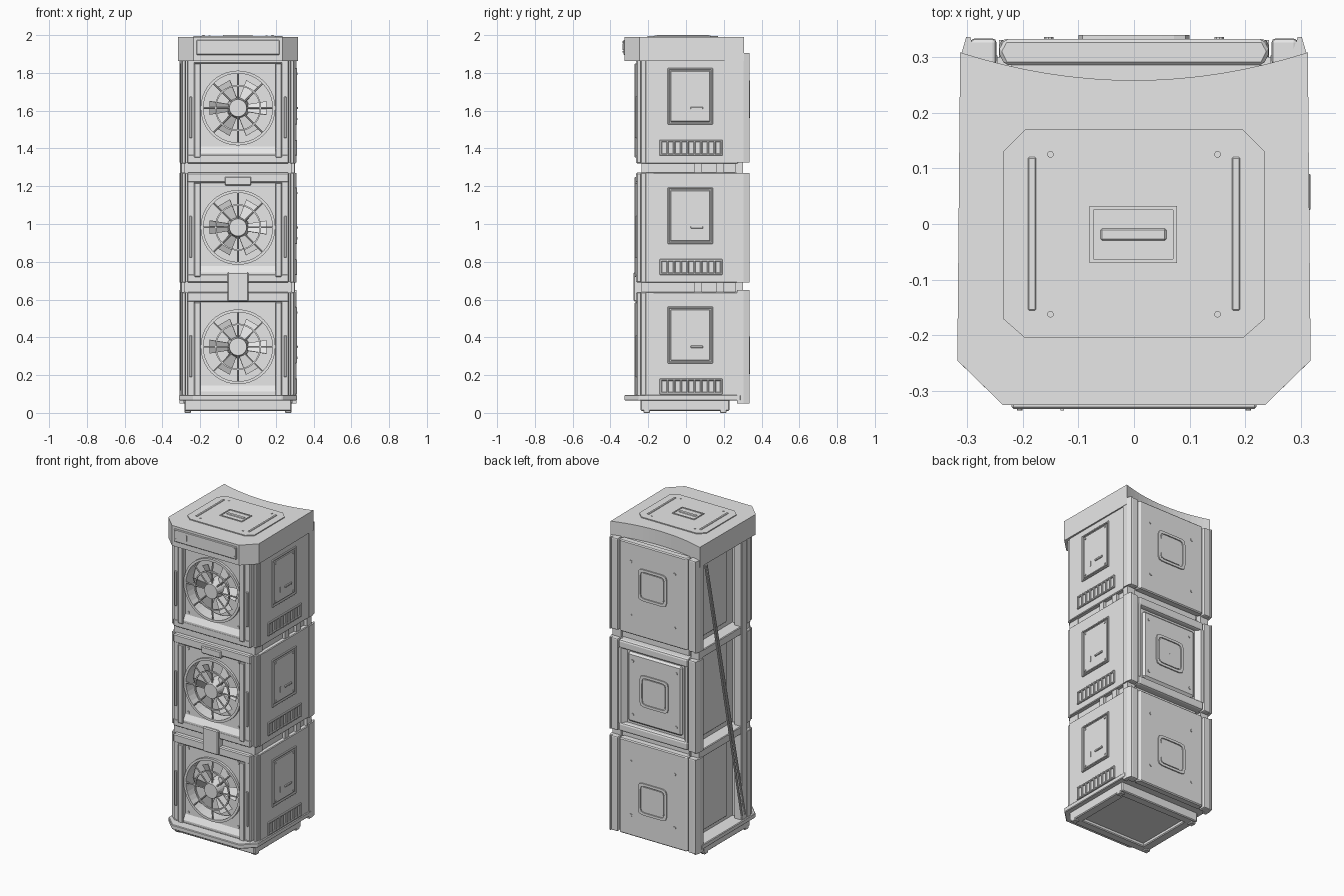
import bpy, bmesh
from math import sin, cos, pi
from mathutils import Matrix, Vector

cube = bpy.data.objects.get("Cube")
if cube:
    bpy.data.objects.remove(cube, do_unlink=True)

grey = bpy.data.materials.new("plain_grey")
grey.use_nodes = True
grey.diffuse_color = (0.8, 0.8, 0.8, 1)
grey.node_tree.nodes["Principled BSDF"].inputs["Base Color"].default_value = grey.diffuse_color


def make(name, bm, bevel=0, segments=1):
    bmesh.ops.recalc_face_normals(bm, faces=bm.faces)
    mesh = bpy.data.meshes.new(name)
    bm.to_mesh(mesh)
    bm.free()
    mesh.materials.append(grey)
    ob = bpy.data.objects.new(name, mesh)
    bpy.context.collection.objects.link(ob)
    if bevel:
        mod = ob.modifiers.new("bevel", "BEVEL")
        mod.width, mod.segments = bevel, segments
    return ob


def box(name, x, y, z, bevel=0, segments=1):
    bm = bmesh.new()
    bmesh.ops.create_cube(bm, size=1)
    for v in bm.verts:
        for i, (a, b) in enumerate((x, y, z)):
            v.co[i] = (a + b) / 2 + v.co[i] * abs(b - a)
    return make(name, bm, bevel, segments)


def prism(name, points, lo, hi, bevel=0, along_x=False):
    """Outline in x, y raised along z, or in y, z drawn along x."""
    bm = bmesh.new()
    face = bm.faces.new([bm.verts.new((lo, *p) if along_x else (*p, lo)) for p in points])
    step = Vector((hi - lo, 0, 0) if along_x else (0, 0, hi - lo))
    ext = bmesh.ops.extrude_face_region(bm, geom=[face])
    for v in ext["geom"]:
        if isinstance(v, bmesh.types.BMVert):
            v.co += step
    return make(name, bm, bevel)


def disc(name, centre, axis, radius, depth, tip=None, sides=16):
    bm = bmesh.new()
    turn = Vector((0, 0, 1)).rotation_difference(Vector(axis)).to_matrix().to_4x4()
    bmesh.ops.create_cone(bm, cap_ends=True, segments=sides, radius1=radius,
                          radius2=radius if tip is None else tip, depth=depth,
                          matrix=Matrix.Translation(centre) @ turn)
    return make(name, bm)


def ring(name, cz, inner, outer, y0, y1, hole=2, rim=2, sides=40):
    """Upright band; exponent 2 gives a circle, higher ones a rounder or sharper square."""
    bm = bmesh.new()
    loops = []
    for r, y, n in ((inner, y0, hole), (outer, y0, rim), (outer, y1, rim), (inner, y1, hole)):
        loop = []
        for i in range(sides):
            a = 2 * pi * i / sides
            k = r / (abs(cos(a)) ** n + abs(sin(a)) ** n) ** (1 / n)
            loop.append(bm.verts.new((k * cos(a), y, cz + k * sin(a))))
        loops.append(loop)
    for j in range(4):
        p, q = loops[j], loops[(j + 1) % 4]
        for i in range(sides):
            n = (i + 1) % sides
            bm.faces.new((p[i], p[n], q[n], q[i]))
    return make(name, bm)


def strut(name, a, b, w):
    a, b = Vector(a), Vector(b)
    return disc(name, (a + b) / 2, b - a, w, (b - a).length, sides=8)


# Base: frame, sunken underside, corner feet and chamfered ledge
box("base_panel", (-.26, .26), (-.22, .21), (.03, .07))
for s in (-1, 1):
    box("base_rail", (s * .282, s * .225), (-.24, .23), (.01, .07), .005)
    for y in (-.225, .18):
        box("foot", (s * .282, s * .25), (y, y + .035), (0, .03), .003)
for y in (-.24, .175):
    box("base_end_rail", (-.28, .28), (y, y + .055), (.01, .07), .005)
ledge = [(-.312, .29), (-.312, -.25), (-.235, -.325), (.235, -.325), (.312, -.25), (.312, .29)]
prism("base_ledge", ledge, .065, .095, .004)

# Central core, open on the right side
box("core", (-.22, .28), (-.17, .285), (.07, 1.9))
box("core_front_edge", (-.28, -.2), (-.2, -.15), (.07, 1.88))

# Cap with a curved back
arc = [(.312 * (1 - i / 8), .258 + .05 * (1 - i / 8) ** 2) for i in range(17)]
cap = arc + [(-.317, -.245), (-.235, -.325), (.235, -.325), (.317, -.245)]
prism("cap", cap, 1.862, 1.99)
octagon = [(-.235, -.17), (-.195, -.205), (.195, -.205), (.235, -.17),
           (.235, .13), (.195, .17), (-.195, .17), (-.235, .13)]
prism("cap_top_plate", octagon, 1.985, 1.996)
for s in (-1, 1):
    box("cap_top_strip", (s * .176, s * .19), (-.155, .12), (1.99, 2.0), .002)
    for y in (-.162, .125):
        disc("cap_bolt", (s * .15, y, 1.996), (0, 0, 1), .006, .006, sides=10)
for y in ((-.07, -.063), (.025, .032)):
    box("cap_handle_rim", (-.08, .077), y, (1.99, 2.0))
for x in ((-.08, -.073), (.07, .077)):
    box("cap_handle_rim", x, (-.07, .032), (1.99, 2.0))
box("cap_handle", (-.06, .058), (-.03, -.008), (1.99, 2.0), .003)
box("cap_front_plate", (-.22, .22), (-.332, -.32), (1.895, 1.975), .004)
box("cap_front_slit", (-.132, -.126), (-.335, -.33), (1.92, 1.955))
for x in (-.205, .205):
    for z in (1.912, 1.963):
        disc("cap_front_bolt", (x, -.333, z), (0, 1, 0), .005, .004, sides=8)

# Three stacked modules
bounds = ((.09, .64), (.69, 1.272), (1.32, 1.87))
pads = ((.05, .65), (.69, 1.27), (1.325, 1.905))
for n, (lo, hi) in enumerate(bounds):
    fz = .35 + n * .632

    # Fan front: raised outer border around a recessed plate with a round opening
    ring("fan_plate", fz, .192, .24, -.245, -.17, rim=200)
    box("front_top_border", (-.27, .27), (-.264, -.17), (fz + .236, hi), .006)
    box("front_bottom_border", (-.27, .27), (-.264, -.17), (lo, fz - .245), .006)
    prism("front_sill", [(-.264, fz - .25), (-.264, fz - .238), (-.245, fz - .205), (-.245, fz - .25)],
          -.2, .2, along_x=True)
    ring("fan_rim", fz, .183, .198, -.26, -.18)
    ring("grille_ring", fz, .115, .123, -.264, -.254)
    for i in range(8):
        a = i * pi / 4
        strut("grille_spoke", (.04 * cos(a), -.258, fz + .04 * sin(a)),
              (.19 * cos(a), -.254, fz + .19 * sin(a)), .0045)
    disc("fan_hub", (0, -.223, fz), (0, -1, 0), .06, .1, .046, 24)
    for i in range(6):
        bm = bmesh.new()
        corners = ((.05, -.02, -.235), (.15, -.036, -.24), (.15, .036, -.207), (.05, .02, -.21))
        a = i * pi / 3
        bm.faces.new([bm.verts.new((r * cos(a) - t * sin(a), y, fz + r * sin(a) + t * cos(a)))
                      for r, t, y in corners])
        blade = make("fan_blade", bm)
        blade.modifiers.new("thickness", "SOLIDIFY").thickness = .004
    for s in (-1, 1):
        box("front_side_border", (s * .228, s * .27), (-.262, -.17), (lo, hi), .006)
        box("front_side_bar", (s * .198, s * .232), (-.272, -.24), (fz - .262, fz + .236), .004)
        box("front_side_strip", (s * .243, s * .258), (-.27, -.25), (fz - .16, fz + .06), .003)
        for dz in (-.19, .215):
            disc("front_bolt", (s * .175, -.247, fz + dz), (0, 1, 0), .008, .008, sides=10)
        # Stepped front corner
        box("front_corner_post", (s * .276, s * .297), (-.24, -.17), (lo, hi), .004)
        box("front_corner_edge", (s * .29, s * .305), (-.215, -.17), (lo, hi), .003)
        # Back corner posts with a slanted outer fin
        bottom, top = pads[n]
        box("back_post", (s * .247, s * .293), (.285, .333), (bottom, top), .007, 2)
        fin = [(s * .285, .27), (s * .31, .27), (s * .31, .305), (s * .301, .336), (s * .294, .336), (s * .285, .31)]
        prism("back_fin", fin, bottom, top)

    # Left side wall with hatch
    box("left_wall", (.26, .305), (-.215, .275), (lo, hi), .004)
    h0, h1 = fz - .088, fz + .212
    box("hatch", (.3, .31), (-.082, .127), (h0 + .015, h1 - .015), .003)
    for y in (-.097, .132):
        box("hatch_frame_side", (.3, .313), (y, y + .01), (h0, h1), .003)
    for z in (h0, h1 - .01):
        box("hatch_frame_end", (.3, .313), (-.097, .142), (z, z + .01), .003)
    box("hatch_handle", (.308, .317), (.025, .09), (fz - .006, fz + .006), .002)
    box("hatch_slit", (.308, .313), (-.022, -.016), (fz - .02, fz + .015))
    for y in (-.065, .11):
        for z in (h0 + .03, h1 - .03):
            disc("hatch_bolt", (.311, y, z), (1, 0, 0), .006, .006, sides=8)
    # Left side vent
    v0, v1 = fz - .252, fz - .168
    for z in (v0, v1 - .012):
        box("vent_rail", (.3, .313), (-.14, .193), (z, z + .012), .003)
    for i in range(10):
        y = -.14 + i * .0357
        box("vent_slat", (.3, .313), (y, y + .012), (v0 + .006, v1 - .006), .003)

    # Back panel: outer modules have full pads, the middle one is sunken between brackets
    mid = (n - 1) * .045 + (bottom + top) / 2
    if n == 1:
        box("back_sunken_panel", (-.245, .245), (.28, .3), (bottom, top))
        box("back_inner_plate", (-.19, .19), (.28, .316), (bottom + .07, top - .07), .012)
        for z in (bottom, top - .055):
            box("back_cross_bar", (-.242, .242), (.285, .332), (z, z + .055), .012, 2)
        for s in (-1, 1):
            bracket = [(s * .242, .285), (s * .242, .33), (s * .225, .33), (s * .2, .3), (s * .2, .285)]
            prism("back_bracket", bracket, bottom + .05, top - .05)
    else:
        pad = [(-.232, .285), (-.244, .31), (-.232, .332), (.232, .332), (.244, .31), (.232, .285)]
        prism("back_pad", pad, bottom, top, .006)
    by = .314 if n == 1 else .33
    ring("back_hatch_frame", mid, .084, .1, by, by + .009, 9, 9)
    ring("back_hatch", mid, .001, .078, by, by + .006, 9, 9)
    for x in (-.153, .153):
        for dz in (-.17, .17):
            disc("back_bolt", (x, by + .002, (bottom + top) / 2 + dz), (0, 1, 0), .009, .008, sides=10)

# Continuous back rails, visible in the gaps
for s in (-1, 1):
    box("back_rail", (s * .245, s * .302), (.26, .302), (.07, 1.88))

# Gaps between modules: bands, pegs and right side beams
for z in (.665, 1.296):
    box("gap_front_band", (-.285, .285), (-.235, -.16), (z - .03, z + .03))
    box("right_cross_beam", (-.298, -.21), (-.17, .27), (z - .028, z + .022), .004)
    for y in (.045, .16):
        box("gap_peg", (.27, .298), (y, y + .04), (z - .03, z + .03))

# Open right side: posts, inner panels and diagonal brace rods
box("right_front_post", (-.303, -.25), (-.18, -.125), (.09, 1.87), .004)
box("right_back_post", (-.285, -.21), (.235, .265), (.09, 1.87), .004)
for lo, hi in bounds:
    box("right_inner_panel", (-.232, -.21), (-.08, .225), (lo + .03, hi - .03), .004)
for spread in (0, .03):
    strut("right_brace", (-.3, .235 - spread / 3, 1.85), (-.3, -.13 - spread, .12), .007)

# Front latch and tab on the middle module
box("front_latch", (-.055, .055), (-.278, -.23), (.59, .745), .006)
box("front_tab", (-.07, .07), (-.272, -.235), (1.205, 1.25), .005)
